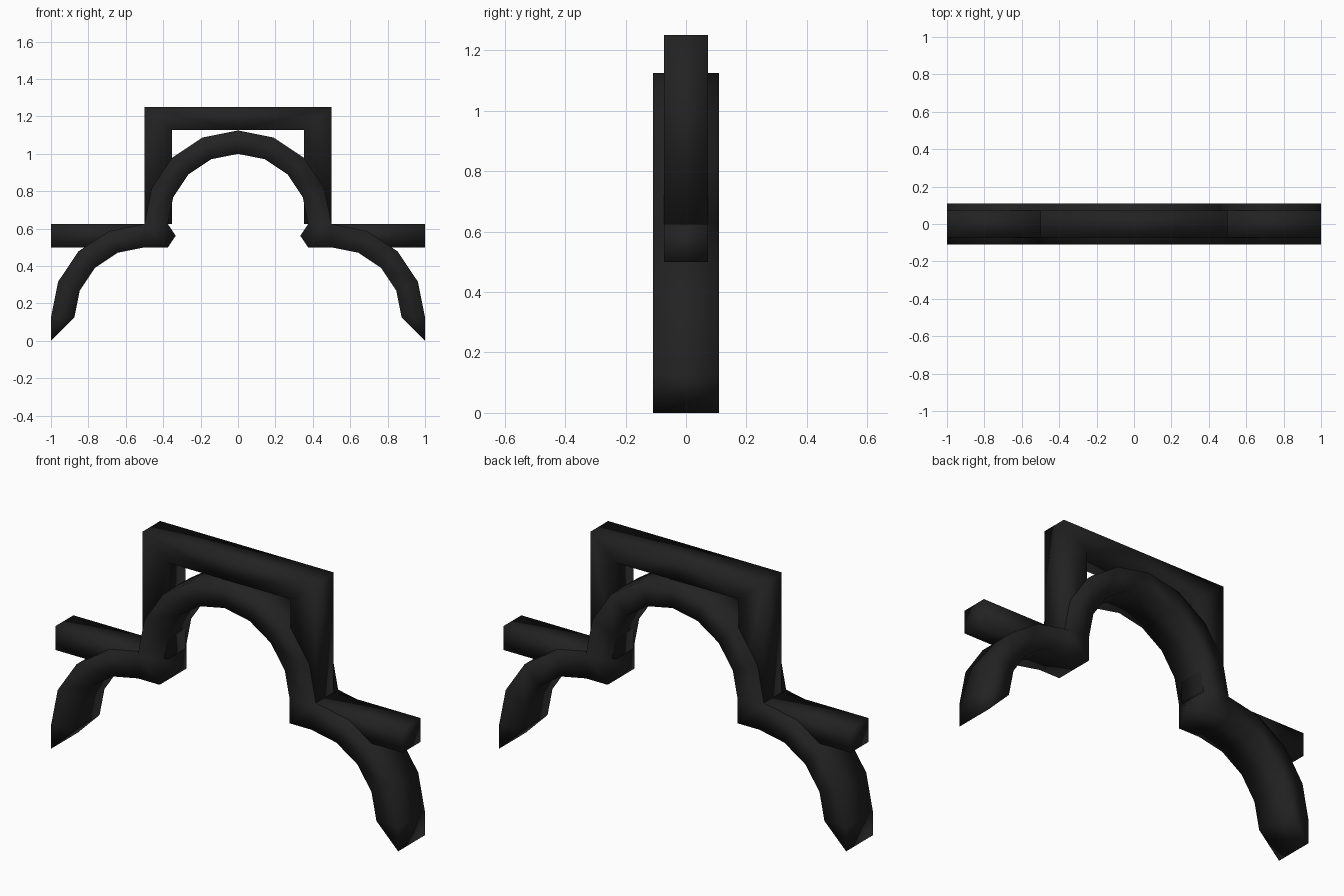
import bpy, bmesh, math

if "Cube" in bpy.data.objects:
    bpy.data.objects.remove(bpy.data.objects["Cube"])

black = bpy.data.materials.new("matte_black")
black.diffuse_color = (0.016, 0.016, 0.016, 1)
black.use_nodes = True
black.node_tree.nodes["Principled BSDF"].inputs["Base Color"].default_value = black.diffuse_color


def arc(cx, cz, r_out=0.5, r_in=0.375, steps=4):
    """Pairs of outer/inner points from the crown down to the side."""
    pairs = []
    for i in range(steps + 1):
        a = math.radians(90 - 90 * i / steps)
        c, s = math.cos(a), math.sin(a)
        pairs.append(((cx + r_out * c, cz + r_out * s), (cx + r_in * c, cz + r_in * s)))
    return pairs


def band(name, pairs, depth, spike=None):
    """Rectangular-section strip along outer/inner pairs, mirrored across x."""
    bm = bmesh.new()
    cache = {}

    def vert(p, y):
        key = (round(p[0], 4), round(p[1], 4), y)
        if key not in cache:
            cache[key] = bm.verts.new((key[0], y, key[1]))
        return cache[key]

    def face(corners):
        unique = list(dict.fromkeys(corners))
        if len(unique) > 2:
            bm.faces.new(unique)

    rings = [[vert(o, -depth), vert(o, depth), vert(i, depth), vert(i, -depth)] for o, i in pairs]
    for a, b in zip(rings, rings[1:]):
        for k in range(4):
            n = (k + 1) % 4
            face([a[k], a[n], b[n], b[k]])
    face(rings[0])
    face(rings[-1])
    bmesh.ops.recalc_face_normals(bm, faces=bm.faces[:])

    # open the seam on the mirror plane
    seam = [f for f in bm.faces if all(abs(v.co.x) < 1e-4 for v in f.verts)]
    if seam:
        bmesh.ops.delete(bm, geom=seam, context='FACES_ONLY')

    # small pyramid on the inner end face
    if spike:
        base, tip = spike
        ends = [f for f in bm.faces if all(abs(v.co.x - base) < 1e-4 for v in f.verts)]
        for v in bmesh.ops.poke(bm, faces=ends)["verts"]:
            v.co.x = tip

    for f in bm.faces:
        f.smooth = True
    mesh = bpy.data.meshes.new(name)
    bm.to_mesh(mesh)
    bm.free()
    mesh.materials.append(black)
    ob = bpy.data.objects.new(name, mesh)
    bpy.context.collection.objects.link(ob)
    mod = ob.modifiers.new("mirror", 'MIRROR')
    mod.use_clip = True
    return ob


# Curved band: central arch, inner corner, side arc, pointed foot
corner = [((0.5, 0.625), (0.375, 0.5))]
foot = [((1, 0), (1, 0))]
band("arch_band", arc(0, 0.625) + corner + arc(0.5, 0.125) + foot, 0.11, spike=(0.375, 0.333))

# Square portal frame above the arch
band("portal_frame", [((0, 1.25), (0, 1.127)),
                      ((0.5, 1.25), (0.354, 1.127)),
                      ((0.5, 0.625), (0.354, 0.625))], 0.073)

# Straight side bars
band("side_bar", [((0.5, 0.625), (0.5, 0.5)),
                  ((1, 0.625), (1, 0.5))], 0.073)
